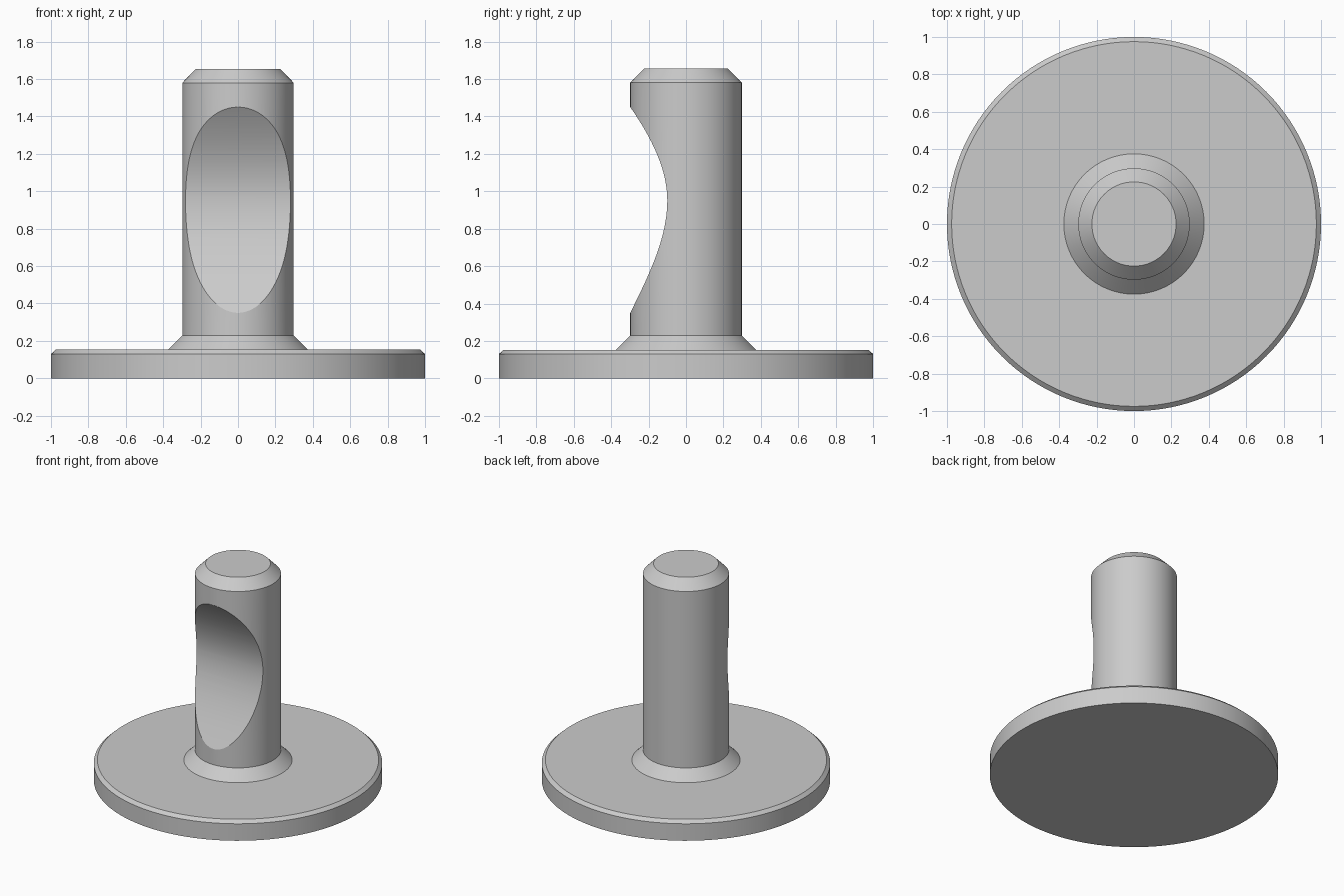
import bpy, bmesh, math

cube = bpy.data.objects.get("Cube")
if cube:
    bpy.data.objects.remove(cube, do_unlink=True)

SIDES = 128
GREY = (0.6, 0.6, 0.6, 1.0)
mat = bpy.data.materials.new("plain grey")
mat.use_nodes = True
mat.diffuse_color = GREY
mat.node_tree.nodes["Principled BSDF"].inputs["Base Color"].default_value = GREY


def add_object(name, bm):
    bmesh.ops.recalc_face_normals(bm, faces=bm.faces)
    mesh = bpy.data.meshes.new(name)
    bm.to_mesh(mesh)
    bm.free()
    mesh.materials.append(mat)
    obj = bpy.data.objects.new(name, mesh)
    bpy.context.collection.objects.link(obj)
    return obj


def lathe(name, profile):
    """Stack rings of (radius, height) and cap both ends."""
    bm = bmesh.new()
    rings = []
    for r, z in profile:
        angles = [2 * math.pi * i / SIDES for i in range(SIDES)]
        rings.append([bm.verts.new((r * math.cos(a), r * math.sin(a), z)) for a in angles])
    for low, high in zip(rings, rings[1:]):
        for i in range(SIDES):
            j = (i + 1) % SIDES
            bm.faces.new((low[i], low[j], high[j], high[i]))
    bm.faces.new(rings[0][::-1])
    bm.faces.new(rings[-1])
    return add_object(name, bm)


def smooth(obj):
    bpy.ops.object.select_all(action="DESELECT")
    obj.select_set(True)
    bpy.context.view_layer.objects.active = obj
    bpy.ops.object.shade_smooth_by_angle(angle=math.radians(25))


# Round foot with a small chamfer
base = lathe("base_disc", [(1, 0), (1, 0.13), (0.975, 0.153)])

# Post with a flared collar and a chamfered tip
post = lathe("post", [(0.375, 0.1), (0.375, 0.153), (0.298, 0.23),
                      (0.298, 1.58), (0.225, 1.655)])

# Curved thumb notch in the front of the post
LOW, MID, HIGH, STEPS = 0.35, 0.95, 1.45, 24


def notch_point(t):
    """t runs from -1 (lower lip) through 0 (deepest) to 1 (upper lip)."""
    span, ease = (HIGH - MID, 0.25) if t > 0 else (MID - LOW, 0.5)
    u = abs(t)
    return -0.1 - 0.198 * u * u * (1 + ease * (1 - u)), MID + span * t


limit = 1.08
outline = [notch_point(limit * i / STEPS) for i in range(-STEPS, STEPS + 1)]
bm = bmesh.new()
left = [bm.verts.new((0.5, y, z)) for y, z in outline]
right = [bm.verts.new((-0.5, y, z)) for y, z in outline]
for i in range(len(outline) - 1):
    bm.faces.new((left[i], left[i + 1], right[i + 1], right[i]))
bm.faces.new((left[-1], left[0], right[0], right[-1]))
bm.faces.new(left)
bm.faces.new(right[::-1])
cutter = add_object("notch_cutter", bm)
cutter.hide_render = True

cut = post.modifiers.new("notch", "BOOLEAN")
cut.operation = "DIFFERENCE"
cut.solver = "EXACT"
cut.object = cutter
bpy.context.view_layer.objects.active = post
bpy.ops.object.modifier_apply(modifier=cut.name)
bpy.data.objects.remove(cutter, do_unlink=True)

for part in (base, post):
    smooth(part)
